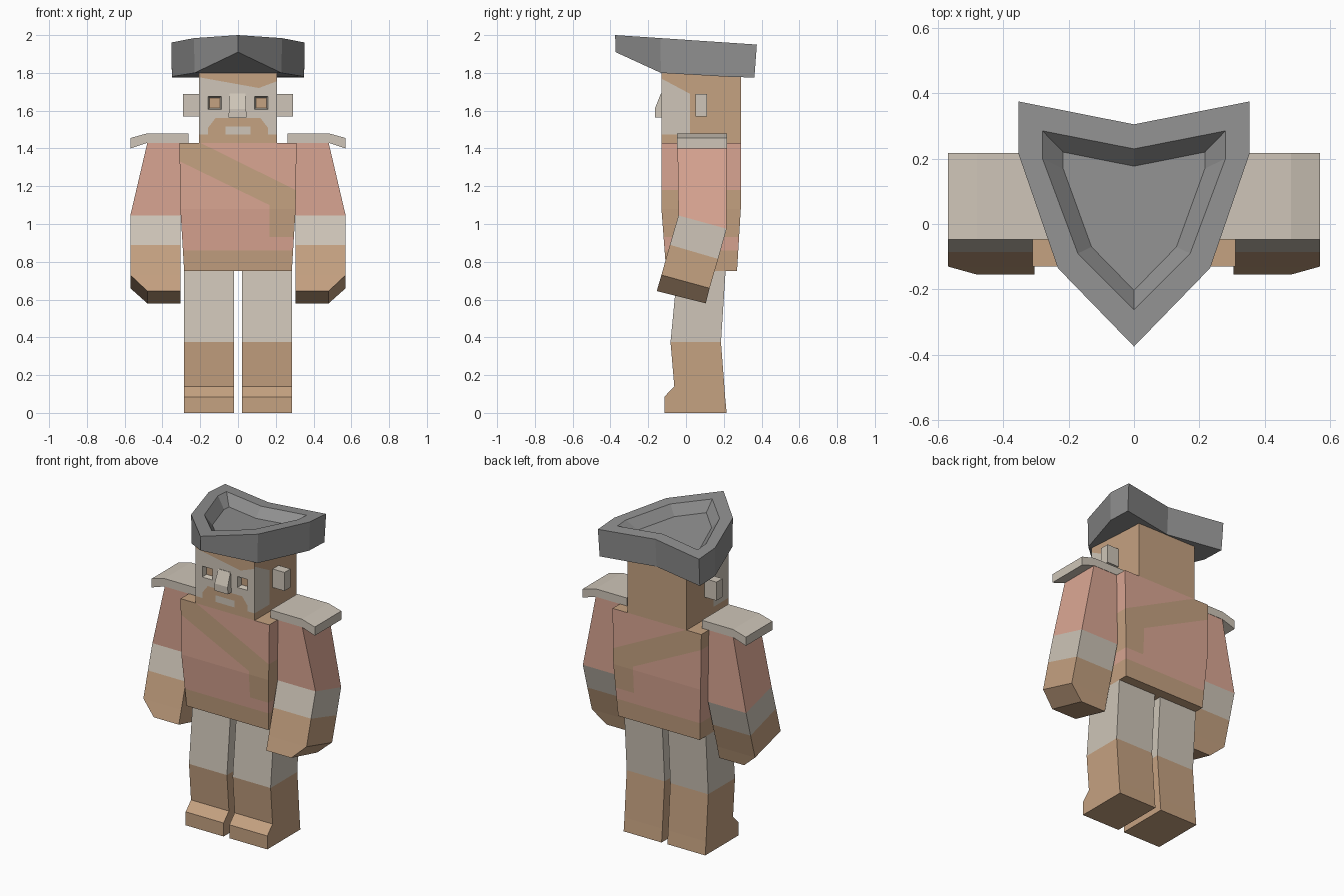
import bpy, bmesh
from mathutils import Vector

if "Cube" in bpy.data.objects:
    bpy.data.objects.remove(bpy.data.objects["Cube"])

# Shared palette: slot order is used as the colour index
PINK, TAN, CLOTH, FELT = range(4)
palette = []
for name, rgb in (("coat_pink", (0.70, 0.38, 0.29)), ("leather_tan", (0.56, 0.36, 0.22)),
                  ("cloth_pale", (0.62, 0.56, 0.48)), ("felt_grey", (0.28, 0.28, 0.28))):
    m = bpy.data.materials.new(name)
    m.diffuse_color = (*rgb, 1)
    m.use_nodes = True
    m.node_tree.nodes["Principled BSDF"].inputs["Base Color"].default_value = m.diffuse_color
    palette.append(m)


def loft(rings):
    """Closed solid through a list of equal-length rings."""
    bm = bmesh.new()
    vs = [[bm.verts.new(p) for p in r] for r in rings]
    n = len(vs[0])
    for a, b in zip(vs, vs[1:]):
        for i in range(n):
            j = (i + 1) % n
            bm.faces.new((a[i], a[j], b[j], b[i]))
    bottom = bm.faces.new(vs[0])
    bm.faces.new(vs[-1])
    bmesh.ops.recalc_face_normals(bm, faces=bm.faces)
    return bm, vs, bottom


def slab(levels):
    """Four-sided solid; level = x0, x1, (y, z) at front, (y, z) at back."""
    return loft([[(x0, *f), (x1, *f), (x1, *b), (x0, *b)] for x0, x1, f, b in levels])[0]


def flat(x0, x1, y0, y1, z):
    return (x0, x1, (y0, z), (y1, z))


def cut(bm, co, no):
    bmesh.ops.bisect_plane(bm, geom=bm.verts[:] + bm.edges[:] + bm.faces[:],
                           plane_co=co, plane_no=no, dist=1e-5)


def cut_line(bm, a, b):
    """Cut along y through two (x, z) points."""
    cut(bm, (a[0], 0, a[1]), (-(b[1] - a[1]), 0, b[0] - a[0]))


def above(p, a, b):
    """Is (x, z) point p above the line a-b?"""
    return p[1] > a[1] + (p[0] - a[0]) * (b[1] - a[1]) / (b[0] - a[0])


def finish(name, bm, paint, mirror=False):
    """paint is a colour index or a function of a face centre and normal."""
    bm.normal_update()
    for f in bm.faces:
        f.material_index = paint(f.calc_center_median(), f.normal) if callable(paint) else paint
    me = bpy.data.meshes.new(name)
    bm.to_mesh(me)
    bm.free()
    for m in palette:
        me.materials.append(m)
    ob = bpy.data.objects.new(name, me)
    bpy.context.collection.objects.link(ob)
    if mirror:
        ob.modifiers.new("mirror", 'MIRROR').use_mirror_merge = False
    return ob


# Torso with diagonal strap, pouch and belt
torso = slab([flat(-.285, .285, -.105, .27, .75), flat(-.305, .305, -.13, .29, 1.08),
              flat(-.31, .31, -.13, .29, 1.43)])
strap_top = ((-.2, 1.43), (.305, 1.18))
strap_low = ((-.305, 1.33), (.167, 1.10))
cut_line(torso, *strap_top)
cut_line(torso, *strap_low)
cut(torso, (.167, 0, 0), (1, 0, 0))
for z in (.86, .93):
    cut(torso, (0, 0, z), (0, 0, 1))


def paint_torso(c, n):
    p = (c.x, c.z)
    strap = above(p, *strap_low) and not above(p, *strap_top)
    pouch = c.x > .167 and .93 < c.z < 1.12
    return TAN if strap or pouch or c.z < .86 or n.z > .9 else PINK


finish("torso", torso, paint_torso)

# Head: box with sunken eyes, then cuts for hair and beard
head = slab([flat(-.207, .207, -.13, .29, 1.43), flat(-.207, .207, -.13, .29, 1.80)])
for x in (-.158, -.088, .088, .158):
    cut(head, (x, 0, 0), (1, 0, 0))
for z in (1.607, 1.676):
    cut(head, (0, 0, z), (0, 0, 1))
eyes = [f for f in head.faces if f.normal.y < -.9
        and .088 < abs(f.calc_center_median().x) < .158
        and 1.607 < f.calc_center_median().z < 1.676]
bmesh.ops.inset_individual(head, faces=eyes, thickness=.011, depth=-.03)
brow_a, brow_b = ((-.207, 1.777), (.11, 1.72)), ((.11, 1.72), (.207, 1.756))
cut_line(head, *brow_a)
cut_line(head, *brow_b)
cut(head, (0, .02, 0), (0, 1, 0))
cut(head, (0, -.13, 1.77), (0, .08, .15))
for z in (1.475, 1.517, 1.56):
    cut(head, (0, 0, z), (0, 0, 1))
for s in (-1, 1):
    cut(head, (s * .065, 0, 0), (1, 0, 0))
    cut_line(head, (s * .12, 1.56), (s * .158, 1.51))


def paint_head(c, n):
    p, ax = (c.x, c.z), abs(c.x)
    if abs(n.x) > .9 and ax > .2:
        hair = c.z > 1.77 - (c.y + .13) * .533
        return TAN if c.y > .02 or hair or c.z < 1.475 else CLOTH
    if c.y > -.08:
        return TAN
    if c.y > -.11 and n.y < -.9:
        return TAN
    if above(p, *brow_a) and above(p, *brow_b):
        return TAN
    mouth = ax < .065 and 1.475 < c.z < 1.517
    beard = c.z < 1.475 or (c.z < 1.56 and ax < .158
                            and not above((ax, c.z), (.12, 1.56), (.158, 1.51)))
    return TAN if beard and not mouth else CLOTH


finish("head", head, paint_head)

# Nose and ears
finish("nose", slab([flat(-.05, .045, -.165, -.12, 1.565), flat(-.048, .043, -.165, -.12, 1.61),
                     flat(-.045, .04, -.133, -.12, 1.69)]), CLOTH)
finish("ear", slab([flat(.2, .29, .05, .11, 1.57), flat(.2, .29, .05, .11, 1.687)]),
       CLOTH, mirror=True)

# Arms: sleeve, cuff and hand, bent forward at the elbow
arm = slab([(.305, .48, (-.155, .645), (.105, .58)), (.305, .57, (-.13, .73), (.125, .66)),
            (.305, .57, (-.085, .89), (.17, .815)), (.305, .57, (-.04, 1.045), (.215, .975)),
            (.305, .48, (-.045, 1.43), (.215, 1.43))])


def paint_arm(c, n):
    h = c.z + .275 * (c.y + .04)   # height measured along the tilted forearm
    return PINK if h > 1.06 else CLOTH if h > .89 else TAN


finish("arm", arm, paint_arm, mirror=True)

# Shoulder pads
pad = [(.262, 1.48), (.48, 1.48), (.57, 1.455), (.57, 1.40), (.48, 1.43), (.262, 1.43)]
finish("shoulder_pad", loft([[(x, y, z) for x, z in pad] for y in (-.048, .217)])[0],
       CLOTH, mirror=True)

# Legs with boots
leg = slab([flat(.02, .285, y0, y1, z) for z, y0, y1 in
            ((0, -.115, .215), (.085, -.115, .207), (.14, -.062, .203),
             (.375, -.082, .185), (.76, -.045, .21))])
finish("leg", leg, lambda c, n: CLOTH if c.z > .375 else TAN, mirror=True)


# Three-cornered hat with sunken crown
def brim_ring(half):
    """half runs back centre -> right side -> front tip."""
    return half + [(-x, y, z) for x, y, z in half[-2:0:-1]]


def sloped(pts, drop):
    return brim_ring([(x, y, 1.975 - .0667 * y - drop) for x, y in pts])


under = brim_ring([(0, .295, 1.778), (.35, .362, 1.775), (.35, .21, 1.78),
                   (.23, -.133, 1.80), (0, -.373, 1.91)])
outer = sloped([(0, .305), (.353, .375), (.353, .213), (.233, -.135), (0, -.375)], 0)
rim = sloped([(0, .23), (.28, .285), (.28, .2), (.172, -.09), (0, -.262)], 0)
crown = sloped([(0, .177), (.217, .22), (.217, .17), (.13, -.07), (0, -.203)], .06)
hat, rings, bottom = loft([under, outer, rim, crown])
bmesh.utils.face_split(bottom, rings[0][3], rings[0][5])
finish("hat", hat, FELT)
